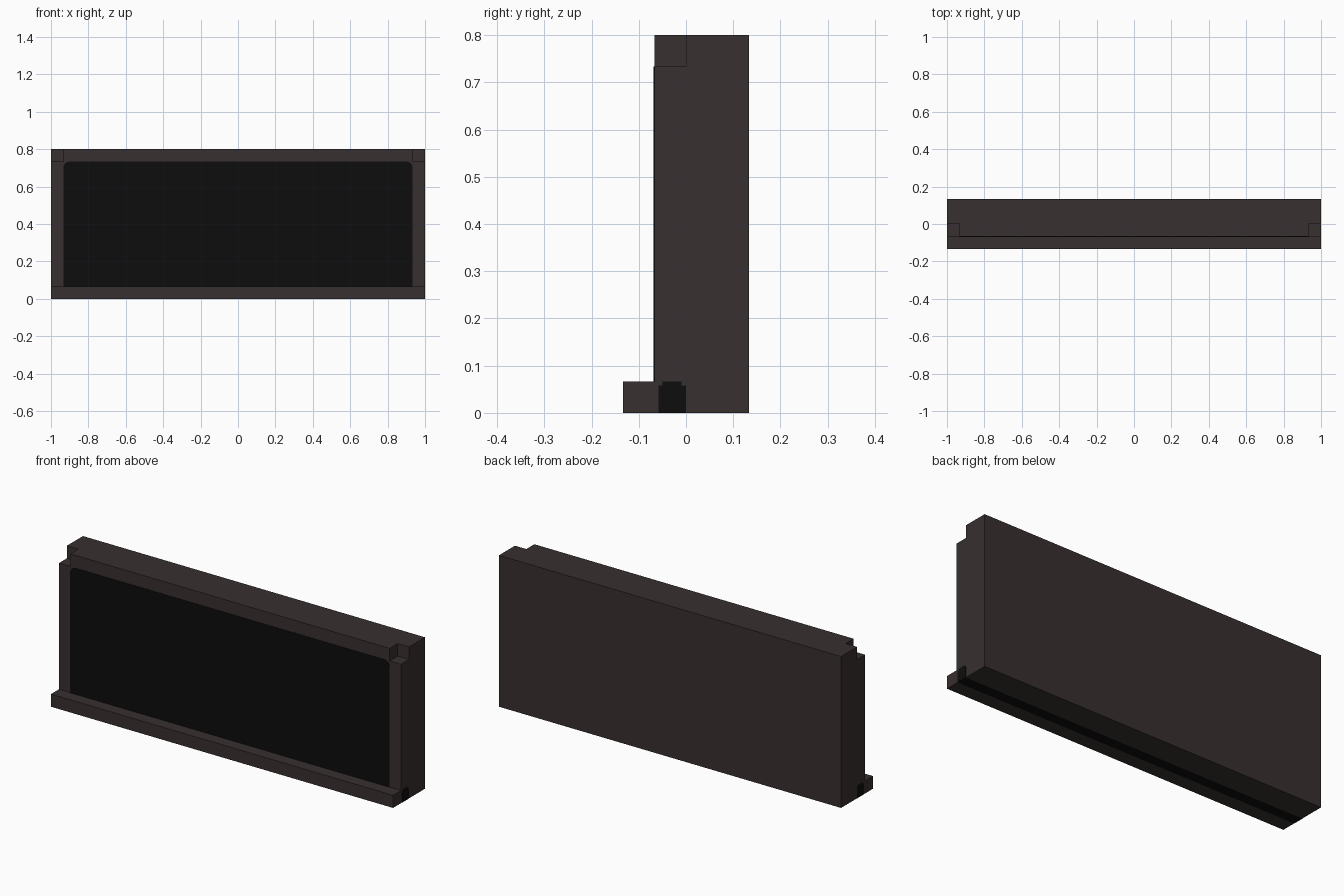
import bpy, bmesh, math
from mathutils import Vector

cube = bpy.data.objects.get("Cube")
if cube:
    bpy.data.objects.remove(cube, do_unlink=True)

U = 1 / 15                      # building unit: frame width, ledge and notch size
FRONT, BACK, TOP = -U, 2 * U, 0.8
STRIP_FRONT = -0.058            # front edge of the dark strip underneath


def material(name, rgb):
    m = bpy.data.materials.new(name)
    m.use_nodes = True
    m.diffuse_color = (*rgb, 1)
    m.node_tree.nodes["Principled BSDF"].inputs["Base Color"].default_value = (*rgb, 1)
    return m


casing = material("dark brown casing", (0.040, 0.029, 0.030))
black = material("black panel", (0.004, 0.004, 0.004))


def prism(name, points, direction, mats):
    """Extrude a closed outline of 3D points along a direction."""
    bm = bmesh.new()
    face = bm.faces.new([bm.verts.new(p) for p in points])
    new = bmesh.ops.extrude_face_region(bm, geom=[face])["geom"]
    verts = [g for g in new if isinstance(g, bmesh.types.BMVert)]
    bmesh.ops.translate(bm, verts=verts, vec=Vector(direction))
    bmesh.ops.recalc_face_normals(bm, faces=bm.faces)
    mesh = bpy.data.meshes.new(name)
    bm.to_mesh(mesh)
    bm.free()
    for m in mats:
        mesh.materials.append(m)
    obj = bpy.data.objects.new(name, mesh)
    bpy.context.collection.objects.link(obj)
    return obj


# Casing: side profile with the front ledge, extruded over the full width
profile = [(BACK, 0), (BACK, TOP), (FRONT, TOP), (FRONT, U),
           (-2 * U, U), (-2 * U, 0), (STRIP_FRONT, 0), (0, 0)]
body = prism("casing", [(-1, y, z) for y, z in profile], (2, 0, 0), [casing, black])

# Dark strip along the underside
for p in body.data.polygons:
    if p.normal.z < -0.9 and STRIP_FRONT < p.center.y < 0:
        p.material_index = 1

# Notches in the two upper front corners
for side in (-1, 1):
    inner, outer = side * (1 - U), side * 1.1
    corners = [(inner, -0.2), (outer, -0.2), (outer, 0), (inner, 0)]
    cutter = prism("notch_cutter", [(x, y, TOP - U) for x, y in corners], (0, 0, 0.2), [casing])
    cutter.hide_render = True
    mod = body.modifiers.new("notch", "BOOLEAN")
    mod.operation, mod.solver, mod.object = "DIFFERENCE", "EXACT", cutter
    bpy.context.view_layer.objects.active = body
    bpy.ops.object.modifier_apply(modifier=mod.name)
    bpy.data.objects.remove(cutter, do_unlink=True)

# Screen: thin plate with rounded upper corners
half, r, top = 1 - U, 0.03, TOP - U
outline = [(-half, U), (half, U)]
for cx, start in ((half - r, 0), (r - half, 90)):
    for step in range(5):
        a = math.radians(start + step * 22.5)
        outline.append((cx + r * math.cos(a), top - r + r * math.sin(a)))
prism("screen", [(x, FRONT, z) for x, z in outline], (0, -0.002, 0), [black])

# Stepped dark patches where the strip meets each end
step = [(STRIP_FRONT, 0), (0, 0), (0, 0.058), (-0.01, 0.058),
        (-0.01, U), (-0.05, U), (-0.05, 0.058), (STRIP_FRONT, 0.058)]
for side, label in ((1, "left"), (-1, "right")):
    prism(label + "_end_patch", [(side * 0.9995, y, z) for y, z in step],
          (side * 0.0015, 0, 0), [black])
